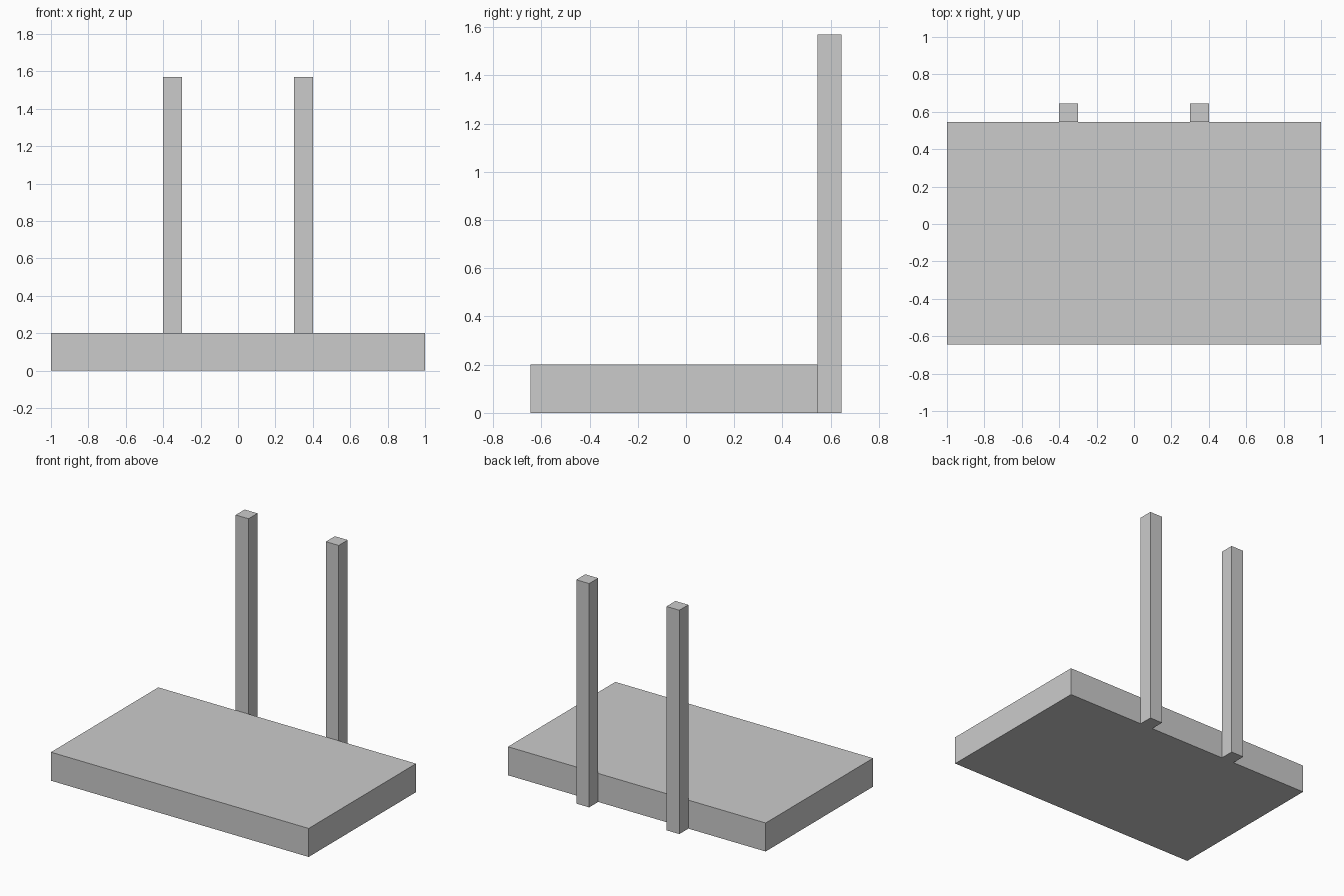
import bpy

if "Cube" in bpy.data.objects:
    bpy.data.objects.remove(bpy.data.objects["Cube"])


def box(name, x, y, z):
    """Add a box spanning the given (min, max) ranges."""
    spans = (x, y, z)
    bpy.ops.mesh.primitive_cube_add(size=1, location=[(a + b) / 2 for a, b in spans])
    obj = bpy.context.object
    obj.name = name
    obj.scale = [b - a for a, b in spans]
    bpy.ops.object.transform_apply(location=False, rotation=False, scale=True)
    return obj


BACK = 0.545   # back edge of the slab, where the posts attach
POST = 0.1     # post thickness

# Base slab
box("base_slab", (-1, 1), (-0.645, BACK), (0, 0.2))

# Two upright posts against the back edge
for side, cx in (("left", -0.35), ("right", 0.35)):
    box(f"{side}_post", (cx - POST / 2, cx + POST / 2), (BACK, BACK + POST), (0, 1.57))
